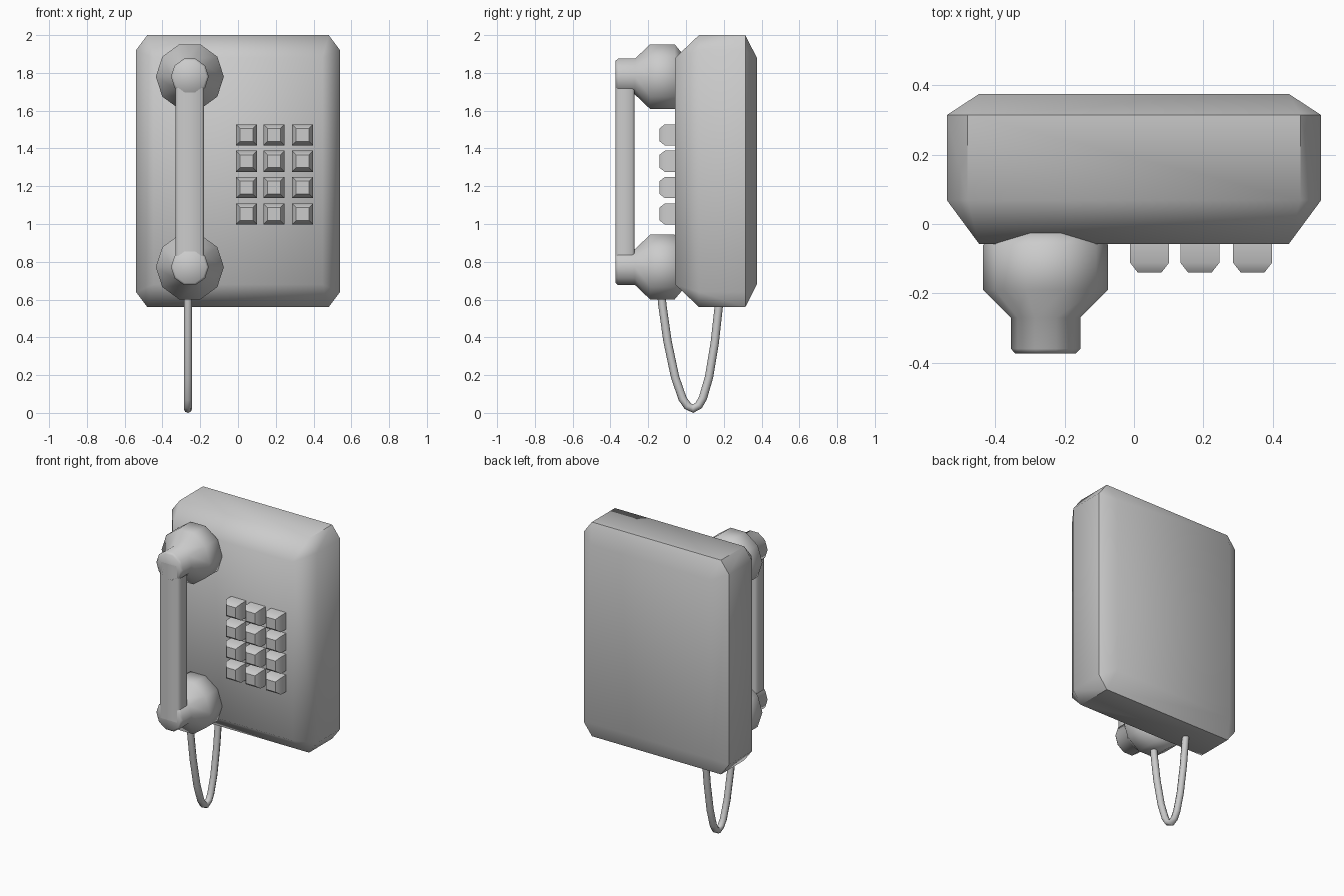
import bpy, bmesh, math
from mathutils import Vector

if "Cube" in bpy.data.objects:
    bpy.data.objects.remove(bpy.data.objects["Cube"])


def finish(name, bm, angle=50):
    bmesh.ops.recalc_face_normals(bm, faces=bm.faces)
    me = bpy.data.meshes.new(name)
    bm.to_mesh(me)
    bm.free()
    ob = bpy.data.objects.new(name, me)
    bpy.context.collection.objects.link(ob)
    bpy.ops.object.select_all(action='DESELECT')
    ob.select_set(True)
    bpy.context.view_layer.objects.active = ob
    bpy.ops.object.shade_smooth_by_angle(angle=math.radians(angle))
    return ob


def loft(bm, rings):
    """Skin a list of equal-length rings and cap both ends."""
    loops = [[bm.verts.new(p) for p in ring] for ring in rings]
    for a, b in zip(loops, loops[1:]):
        n = len(a)
        for i in range(n):
            bm.faces.new((a[i], a[(i + 1) % n], b[(i + 1) % n], b[i]))
    bm.faces.new(loops[0])
    bm.faces.new(loops[-1])


# Housing: chamfered box, three points at every corner
bm = bmesh.new()
MID = 1.28
for sx in (-1, 1):
    for sz in (-1, 1):
        for y_face, y_side in ((-0.057, 0.069), (0.375, 0.314)):
            for x, y, h in ((0.447, y_face, 0.60),
                            (0.48, y_side, 0.72),
                            (0.54, y_side, 0.64)):
                bm.verts.new((sx * x, y, MID + sz * h))
bmesh.ops.convex_hull(bm, input=bm.verts)
bmesh.ops.dissolve_limit(bm, angle_limit=math.radians(1),
                         verts=bm.verts, edges=bm.edges)
finish("housing", bm)

# Earpiece and mouthpiece: ten-sided cups narrowing to the handle
HX = -0.255
CUP = ((0.13, -0.02), (0.18, -0.06), (0.18, -0.19),
       (0.10, -0.27), (0.10, -0.36), (0.088, -0.373))
for name, z in (("earpiece", 1.78), ("mouthpiece", 0.772)):
    bm = bmesh.new()
    loft(bm, [[(HX + r * math.cos(i * math.tau / 10), y,
                z + r * math.sin(i * math.tau / 10)) for i in range(10)]
              for r, y in CUP])
    finish(name, bm)

# Handle: bar with chamfered long edges
bm = bmesh.new()
SECTION = ((-0.075, -0.36), (-0.062, -0.373), (0.062, -0.373), (0.075, -0.36),
           (0.075, -0.285), (0.062, -0.272), (-0.062, -0.272), (-0.075, -0.285))
loft(bm, [[(HX + x, y, z) for x, y in SECTION] for z in (0.75, 1.80)])
finish("handle", bm)

# Keypad: 3 x 4 keys with tapered tops
KEY = ((0.056, -0.04), (0.056, -0.112), (0.034, -0.14))
for c, x in enumerate((0.045, 0.19, 0.342)):
    for r, z in enumerate((1.053, 1.193, 1.332, 1.472)):
        bm = bmesh.new()
        loft(bm, [[(x + sx * h, y, z + sz * h)
                   for sx, sz in ((-1, -1), (1, -1), (1, 1), (-1, 1))]
                  for h, y in KEY])
        finish(f"key_{r}_{c}", bm)

# Cord: tube hanging from the mouthpiece back to the housing
PATH = ((-0.135, 0.68), (-0.125, 0.57), (-0.098, 0.38), (-0.058, 0.19),
        (-0.018, 0.075), (0.008, 0.037), (0.037, 0.022), (0.068, 0.04),
        (0.09, 0.08), (0.122, 0.19), (0.152, 0.37), (0.173, 0.56), (0.18, 0.64))
pts = [Vector((-0.265, y, z)) for y, z in PATH]
side = Vector((1, 0, 0))
rings = []
for i, p in enumerate(pts):
    t = (pts[min(i + 1, len(pts) - 1)] - pts[max(i - 1, 0)]).normalized()
    up = t.cross(side)
    rings.append([p + 0.022 * (side * math.cos(k * math.tau / 8)
                               + up * math.sin(k * math.tau / 8)) for k in range(8)])
bm = bmesh.new()
loft(bm, rings)
finish("cord", bm)
